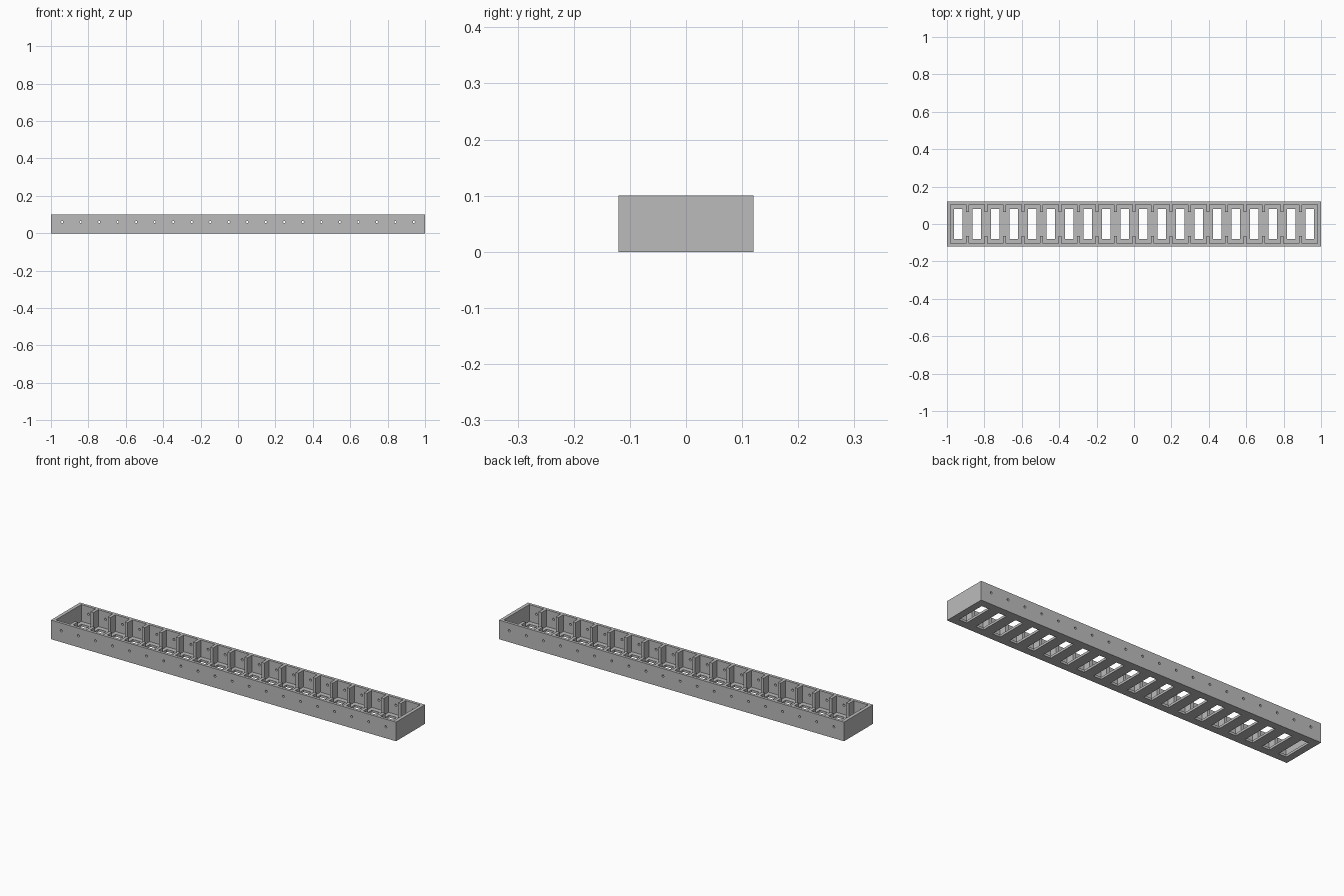
import bpy, bmesh
from mathutils import Matrix, Vector

cube = bpy.data.objects.get("Cube")
if cube:
    bpy.data.objects.remove(cube, do_unlink=True)

COUNT, PITCH = 20, 0.099
HALF_DEPTH, HEIGHT = 0.12, 0.10
FLOOR, NOTCH = 0.012, 0.02
centres = [(i - (COUNT - 1) / 2) * PITCH for i in range(COUNT)]

grey = bpy.data.materials.new("plain grey")
grey.use_nodes = True
colour = (0.5, 0.5, 0.5, 1)
grey.diffuse_color = colour
grey.node_tree.nodes["Principled BSDF"].inputs["Base Color"].default_value = colour


def add_box(bm, x, half_x, half_y, z0, z1):
    size = Matrix.Diagonal((2 * half_x, 2 * half_y, z1 - z0, 1))
    place = Matrix.Translation(Vector((x, 0, (z0 + z1) / 2)))
    bmesh.ops.create_cube(bm, size=1, matrix=place @ size)


def add_hole(bm, x):
    place = Matrix.Translation(Vector((x, 0, 0.06))) @ Matrix.Rotation(1.5708, 4, "X")
    bmesh.ops.create_cone(bm, cap_ends=True, segments=12, radius1=0.006,
                          radius2=0.006, depth=0.4, matrix=place)


def make_object(name, bm):
    mesh = bpy.data.meshes.new(name)
    bm.to_mesh(mesh)
    bm.free()
    mesh.materials.append(grey)
    obj = bpy.data.objects.new(name, mesh)
    bpy.context.collection.objects.link(obj)
    return obj


def cut(target, name, bm):
    cutter = make_object(name, bm)
    cutter.hide_render = True
    mod = target.modifiers.new(name, "BOOLEAN")
    mod.operation = "DIFFERENCE"
    mod.solver = "EXACT"
    mod.object = cutter
    return cutter


# Solid block for the tray
bm = bmesh.new()
add_box(bm, 0, 1, HALF_DEPTH, 0, HEIGHT)
tray = make_object("compartment_tray", bm)

# Row of pockets, floor slots and cross holes through both long walls
pockets, slots, holes, notch = (bmesh.new() for _ in range(4))
for x in centres:
    add_box(pockets, x, 0.0415, 0.105, FLOOR, 0.2)
    add_box(slots, x, 0.0225, 0.08, -0.1, 0.05)
    add_hole(holes, x)

# Wide notch that lowers the middle of every divider
add_box(notch, 0, centres[-1], 0.065, NOTCH, 0.2)

cutters = [cut(tray, "pocket_cutter", pockets),
           cut(tray, "notch_cutter", notch),
           cut(tray, "slot_cutter", slots),
           cut(tray, "hole_cutter", holes)]

# Keep the finished mesh and drop the cutters
bpy.context.view_layer.update()
graph = bpy.context.evaluated_depsgraph_get()
finished = bpy.data.meshes.new_from_object(tray.evaluated_get(graph))
tray.modifiers.clear()
tray.data = finished
for cutter in cutters:
    bpy.data.objects.remove(cutter, do_unlink=True)
